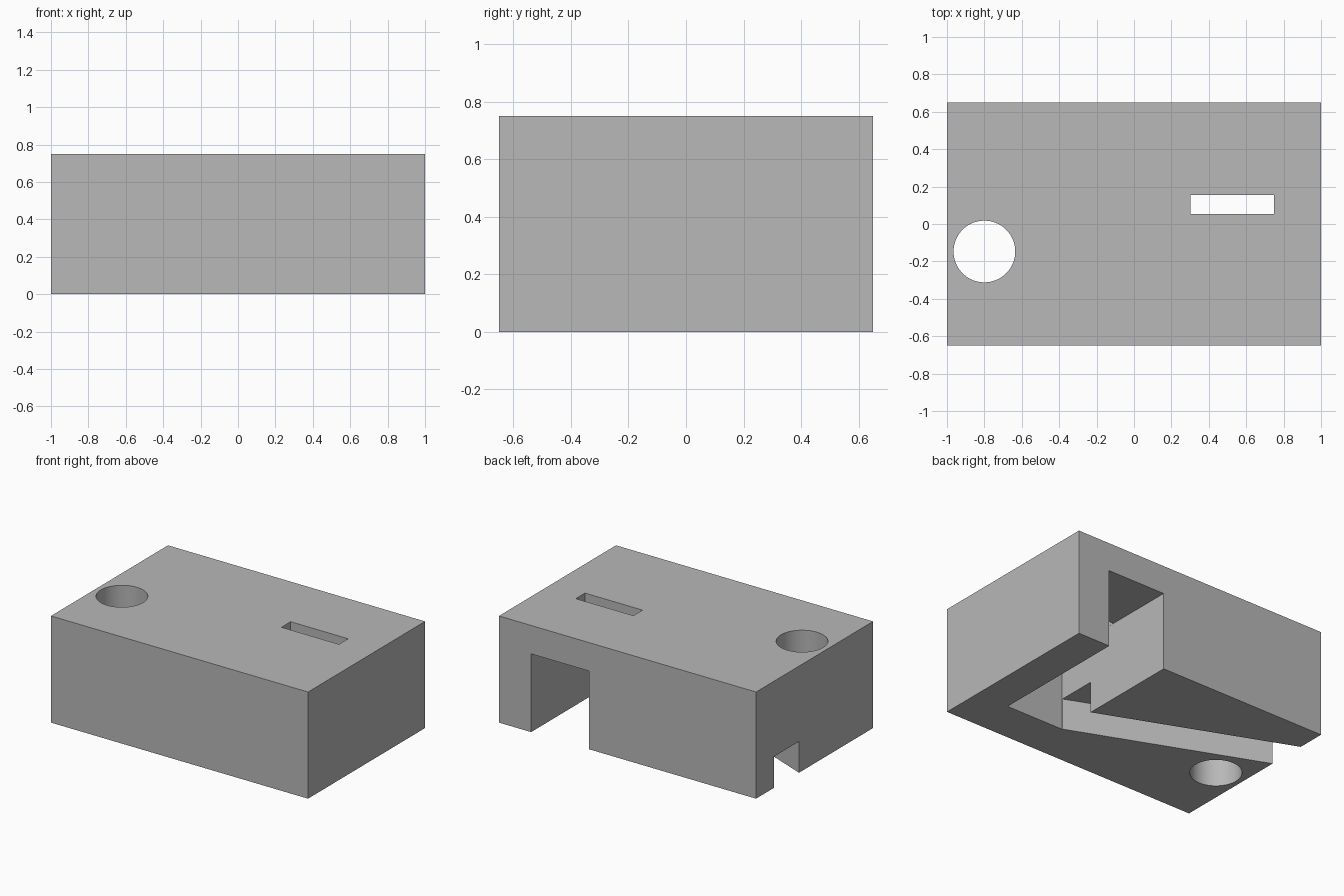
import bpy
import bmesh
import math

cube = bpy.data.objects.get("Cube")
if cube:
    bpy.data.objects.remove(cube, do_unlink=True)

grey = bpy.data.materials.new("plain_grey")
grey.use_nodes = True
grey.diffuse_color = (0.48, 0.48, 0.48, 1)
grey.node_tree.nodes["Principled BSDF"].inputs["Base Color"].default_value = grey.diffuse_color


def prism(name, outline, bottom, top):
    """Extrude a flat plan outline from bottom to top."""
    bm = bmesh.new()
    face = bm.faces.new([bm.verts.new((x, y, bottom)) for x, y in outline])
    result = bmesh.ops.extrude_face_region(bm, geom=[face])
    moved = [v for v in result["geom"] if isinstance(v, bmesh.types.BMVert)]
    bmesh.ops.translate(bm, verts=moved, vec=(0, 0, top - bottom))
    bmesh.ops.recalc_face_normals(bm, faces=bm.faces)
    mesh = bpy.data.meshes.new(name)
    bm.to_mesh(mesh)
    bm.free()
    mesh.materials.append(grey)
    obj = bpy.data.objects.new(name, mesh)
    bpy.context.collection.objects.link(obj)
    return obj


def rect(x0, x1, y0, y1):
    return [(x0, y0), (x1, y0), (x1, y1), (x0, y1)]


def circle(cx, cy, radius, sides=64):
    turns = [2 * math.pi * i / sides for i in range(sides)]
    return [(cx + radius * math.cos(a), cy + radius * math.sin(a)) for a in turns]


HEIGHT = 0.75
block = prism("block", rect(-1, 1, -0.65, 0.65), 0, HEIGHT)

# Slanted groove under the block, from the pocket to the side wall
slope = -0.4


def groove_edge(x, y_at_side):
    return (x, y_at_side + slope * (x + 1))


groove = [groove_edge(-1.2, 0.173), groove_edge(0.305, 0.173),
          groove_edge(0.305, 0.45), groove_edge(-1.2, 0.45)]

cutters = [
    prism("round_hole_cutter", circle(-0.8, -0.147, 0.165), -0.1, HEIGHT + 0.1),
    prism("top_slot_cutter", rect(0.301, 0.749, 0.053, 0.155), 0.45, HEIGHT + 0.1),
    prism("back_pocket_cutter", rect(0.3, 0.75, -0.35, 0.8), -0.1, 0.55),
    prism("slanted_groove_cutter", groove, -0.1, 0.22),
]

# Carve each opening, then discard its cutter
bpy.ops.object.select_all(action="DESELECT")
block.select_set(True)
bpy.context.view_layer.objects.active = block
for cutter in cutters:
    cutter.hide_render = True
    cut = block.modifiers.new(cutter.name, "BOOLEAN")
    cut.operation = "DIFFERENCE"
    cut.solver = "EXACT"
    cut.object = cutter
    bpy.ops.object.modifier_apply(modifier=cut.name)
    bpy.data.objects.remove(cutter, do_unlink=True)

# Smooth only the round hole
bpy.ops.object.shade_smooth_by_angle(angle=math.radians(15))
